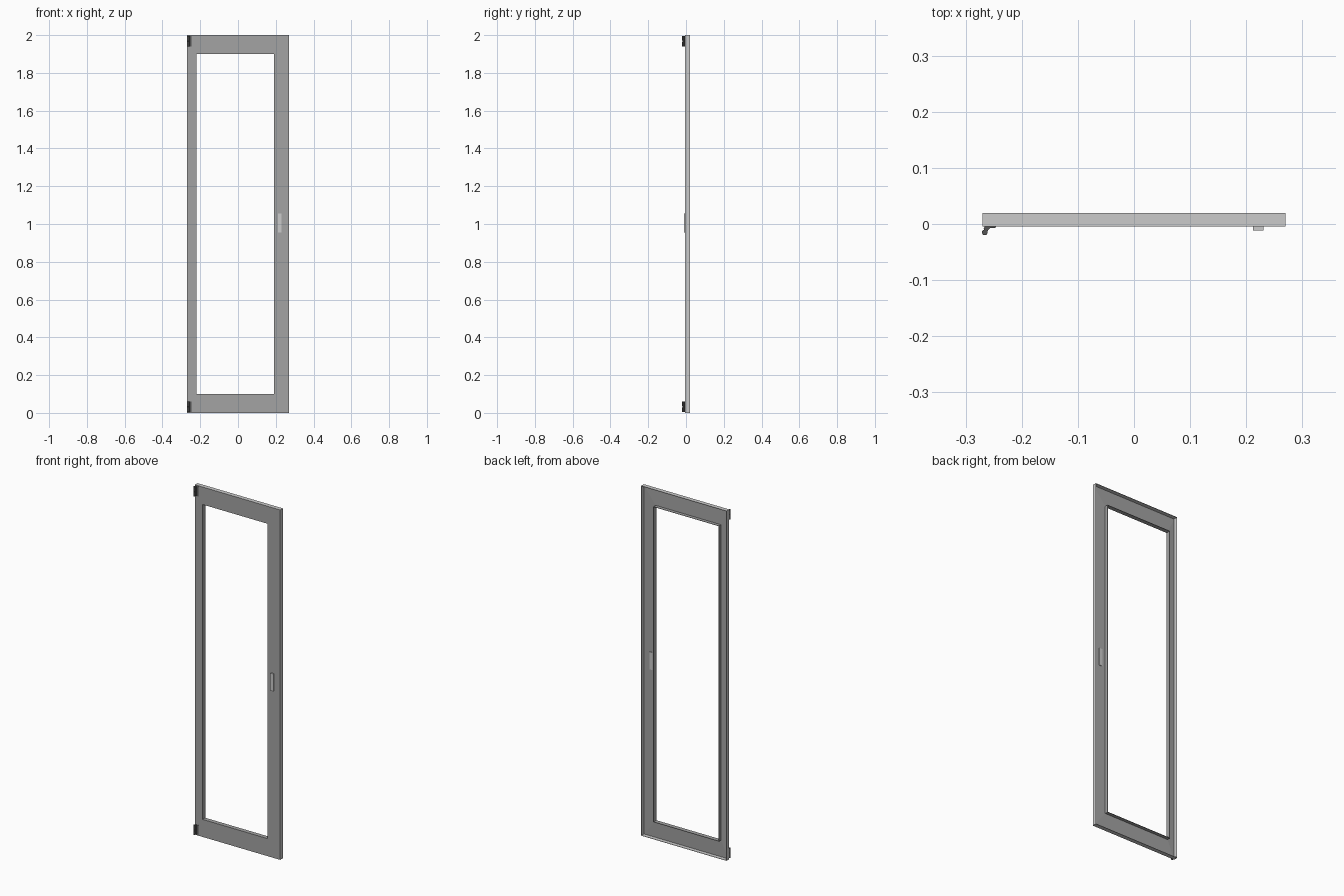
import bpy, bmesh, math

if "Cube" in bpy.data.objects:
    bpy.data.objects.remove(bpy.data.objects["Cube"])

FRONT, BACK = -0.0045, 0.02    # front sheet face and rear edge of the flanges


def material(name, value):
    mat = bpy.data.materials.new(name)
    mat.diffuse_color = (value, value, value, 1)
    mat.use_nodes = True
    mat.node_tree.nodes["Principled BSDF"].inputs["Base Color"].default_value = mat.diffuse_color
    return mat


light = material("light_grey", 0.8)
dark = material("dark_grey", 0.37)
black = material("hinge_black", 0.09)


def make_object(name, bm, *mats):
    mesh = bpy.data.meshes.new(name)
    bm.to_mesh(mesh)
    bm.free()
    for mat in mats:
        mesh.materials.append(mat)
    obj = bpy.data.objects.new(name, mesh)
    bpy.context.collection.objects.link(obj)
    return obj


def prism(name, outline, z0, z1, mat):
    """Extrude an xy outline between two heights."""
    bm = bmesh.new()
    face = bm.faces.new([bm.verts.new((x, y, z0)) for x, y in outline])
    ext = bmesh.ops.extrude_face_region(bm, geom=[face])
    verts = [g for g in ext["geom"] if isinstance(g, bmesh.types.BMVert)]
    bmesh.ops.translate(bm, verts=verts, vec=(0, 0, z1 - z0))
    bmesh.ops.recalc_face_normals(bm, faces=bm.faces)
    return make_object(name, bm, mat)


def barrel(name, x, y, radius, z0, z1):
    bpy.ops.mesh.primitive_cylinder_add(vertices=20, radius=radius, depth=z1 - z0,
                                        location=(x, y, (z0 + z1) / 2))
    bpy.context.object.name = name
    bpy.context.object.data.materials.append(black)
    bpy.ops.object.shade_smooth_by_angle(angle=math.radians(35))


# Door: one folded sheet; light outer flanges, dark face and opening flanges
outer = (-0.27, 0.27, 0.0, 2.0)
inner = (-0.22, 0.19, 0.1, 1.9)
bm = bmesh.new()
loops = []
for (x0, x1, z0, z1), y in ((outer, BACK), (outer, FRONT), (inner, FRONT), (inner, BACK)):
    loops.append([bm.verts.new(p) for p in
                  ((x0, y, z0), (x1, y, z0), (x1, y, z1), (x0, y, z1))])
for strip, (a, b) in enumerate(zip(loops, loops[1:])):
    for i in range(4):
        j = (i + 1) % 4
        bm.faces.new((a[i], a[j], b[j], b[i])).material_index = min(strip, 1)
door = make_object("door_frame", bm, light, dark)
sheet = door.modifiers.new("sheet", "SOLIDIFY")
sheet.thickness = 0.002
sheet.offset = -1
sheet.use_even_offset = True

# Handle: slim block set through the sheet
prism("handle", [(0.212, -0.0115), (0.231, -0.0115), (0.231, 0.002), (0.212, 0.002)],
      0.955, 1.055, light)

# Hinges: flat leaf, bent arm, split barrel and pin
for side, z in (("lower", 0.005), ("upper", 1.94)):
    prism(side + "_hinge_leaf",
          [(-0.246, FRONT), (-0.246, -0.0065), (-0.257, -0.0075), (-0.261, -0.0125),
           (-0.266, -0.0125), (-0.268, -0.008), (-0.266, FRONT)], z, z + 0.055, black)
    for n, (a, b) in enumerate(((0, 0.024), (0.031, 0.055))):
        barrel(f"{side}_hinge_knuckle_{n + 1}", -0.266, -0.015, 0.005, z + a, z + b)
    barrel(side + "_hinge_pin", -0.266, -0.015, 0.003, z + 0.02, z + 0.035)
